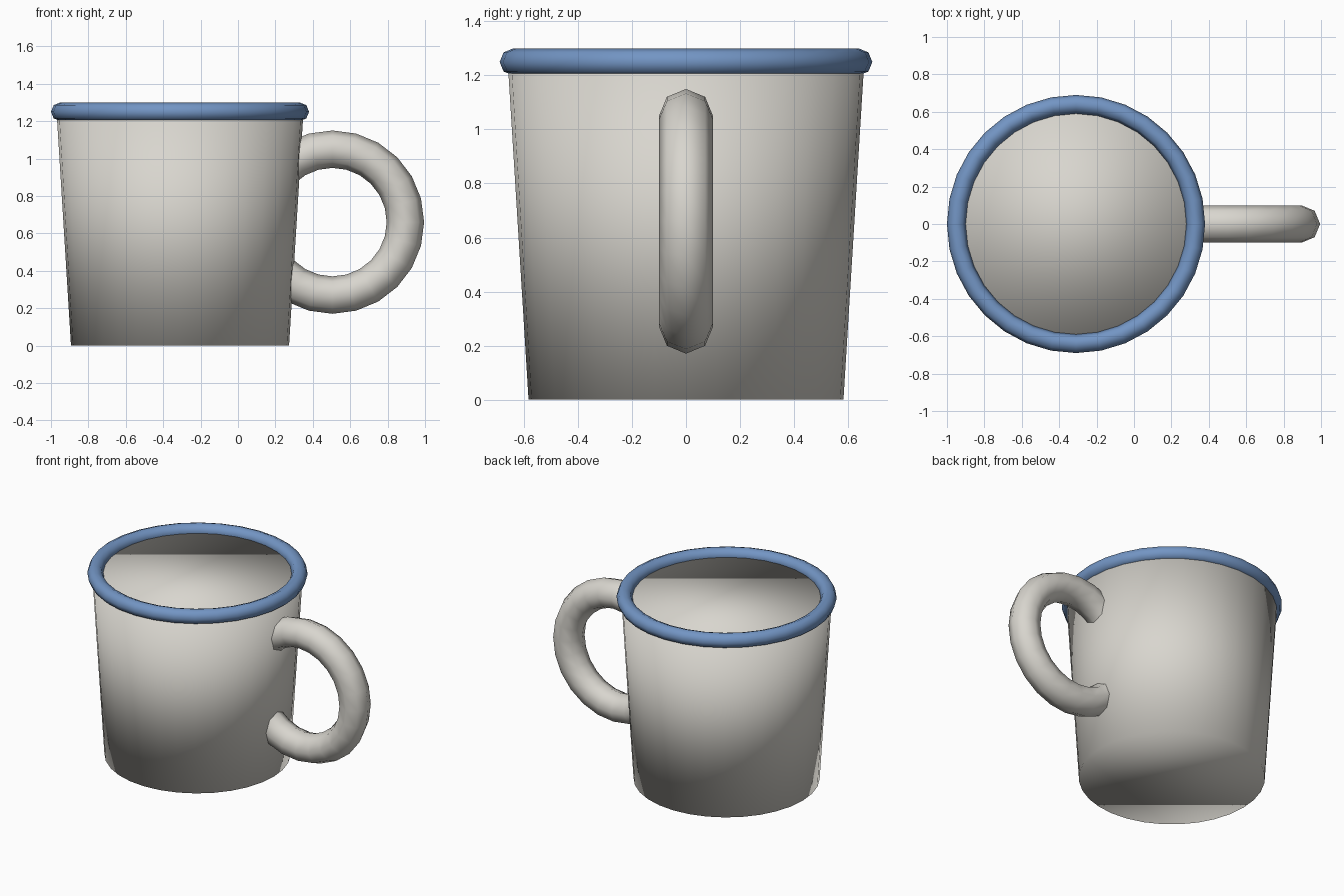
import bpy
from math import radians

default = bpy.data.objects.get("Cube")
if default:
    bpy.data.objects.remove(default, do_unlink=True)

CUP_X = -0.31
RIM_Z = 1.25


def make_material(name, rgb):
    mat = bpy.data.materials.new(name)
    mat.use_nodes = True
    colour = (*rgb, 1)
    mat.diffuse_color = colour
    mat.node_tree.nodes["Principled BSDF"].inputs["Base Color"].default_value = colour
    return mat


def finish(name, mat):
    obj = bpy.context.object
    obj.name = name
    obj.data.materials.append(mat)
    bpy.ops.object.shade_smooth()
    return obj


enamel = make_material("warm_white_enamel", (0.69, 0.67, 0.62))
blue = make_material("blue_enamel", (0.17, 0.30, 0.55))

# Tapered cup body, closed at the top and bottom
bpy.ops.mesh.primitive_cone_add(vertices=32, radius1=0.583, radius2=0.66,
                                depth=RIM_Z, location=(CUP_X, 0, RIM_Z / 2))
finish("cup_body", enamel)

# Rolled rim
bpy.ops.mesh.primitive_torus_add(major_segments=32, minor_segments=8,
                                 major_radius=0.64, minor_radius=0.05,
                                 location=(CUP_X, 0, RIM_Z))
finish("rim", blue)

# Ring handle, its inner side buried in the cup
bpy.ops.mesh.primitive_torus_add(major_segments=24, minor_segments=8,
                                 major_radius=0.39, minor_radius=0.1,
                                 location=(0.505, 0, 0.66),
                                 rotation=(radians(90), 0, 0))
finish("handle", enamel)
